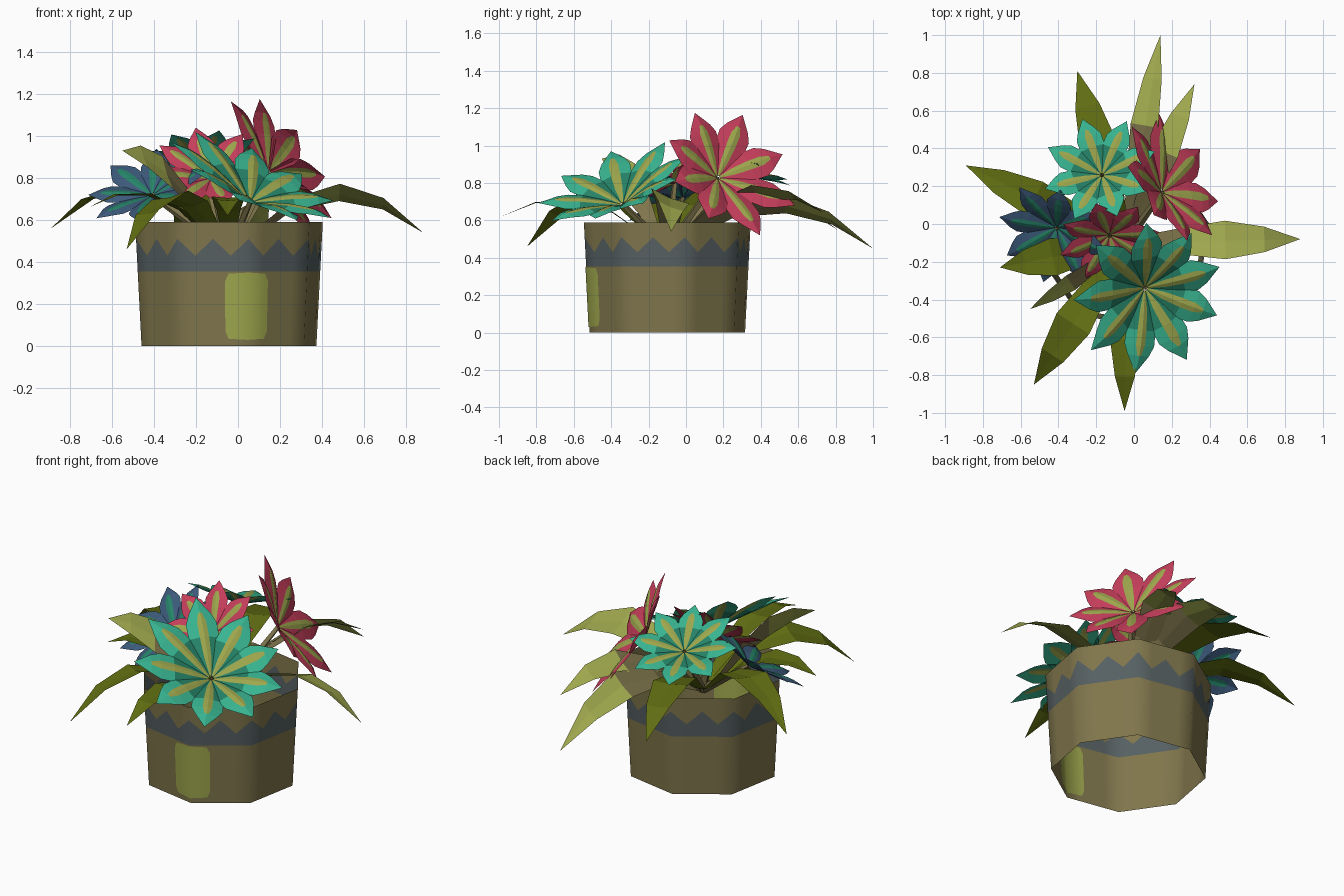
import bpy, math, random
from mathutils import Vector

if "Cube" in bpy.data.objects:
    bpy.data.objects.remove(bpy.data.objects["Cube"])

random.seed(4)
CENTRE = Vector((-0.043, -0.10, 0))


def colour(name, hexcode):
    rgb = [int(hexcode[i:i + 2], 16) / 255 for i in (0, 2, 4)]
    lin = [c / 12.92 if c <= 0.04045 else ((c + 0.055) / 1.055) ** 2.4 for c in rgb]
    m = bpy.data.materials.new(name)
    m.diffuse_color = (*lin, 1)
    m.use_nodes = True
    m.node_tree.nodes["Principled BSDF"].inputs["Base Color"].default_value = m.diffuse_color
    return m


TAN = colour("tan_clay", "80764c")
SLATE = colour("slate", "566062")
LIME = colour("lime", "9ea74d")
OLIVE = colour("olive", "606d12")
TEAL = colour("teal", "38b490")
DARK = colour("dark_teal", "268468")
RED = colour("crimson", "c63e5b")
BLUE = colour("blue", "3c5a7b")


def make(name, verts, faces, mats, idx, smooth=False):
    me = bpy.data.meshes.new(name)
    me.from_pydata([tuple(v) for v in verts], [], faces)
    for m in mats:
        me.materials.append(m)
    for p, i in zip(me.polygons, idx):
        p.material_index = i
        p.use_smooth = smooth
    ob = bpy.data.objects.new(name, me)
    bpy.context.collection.objects.link(ob)
    return ob


# Octagonal pot wall: t counts faces around, corners sit at 12 + 45k degrees
def wall(t, z, off=0.0):
    r = 0.425 + 0.031 * z / 0.59 + off
    k = math.floor(t)
    c = [Vector((r * math.cos(math.radians(12 + 45 * j)),
                 r * math.sin(math.radians(12 + 45 * j)), z)) for j in (k, k + 1)]
    return CENTRE + c[0].lerp(c[1], t - k)


# Pot: open tube with a zigzag-topped band
cols = 32
verts, faces, idx = [], [], []
for i in range(cols):
    for z in (0, 0.355, 0.51 if i % 2 == 0 else 0.43, 0.59):
        verts.append(wall(i / 4, z))
for i in range(cols):
    j = (i + 1) % cols
    for r in range(3):
        faces.append((i * 4 + r, j * 4 + r, j * 4 + r + 1, i * 4 + r + 1))
        idx.append(1 if r == 1 else 0)
make("pot", verts, faces, [TAN, SLATE], idx, True)

# Painted panel, thin plates on the outside and inside of the wall
for name, off in (("panel_outside", 0.004), ("panel_inside", -0.004)):
    verts, faces = [], []
    for t, cut in ((-2.33, 0.04), (-2.28, 0.005), (-2.0, 0), (-1.72, 0.005), (-1.67, 0.04)):
        verts += [wall(t, 0.03 + cut, off), wall(t, 0.35 - cut, off)]
    for i in range(4):
        faces.append((2 * i, 2 * i + 2, 2 * i + 3, 2 * i + 1))
    make(name, verts, faces, [LIME], [0] * 4, True)


# Arching leaf: shallow V-folded strip from the pot centre to the tip, rolled about its length
def leaf(name, tip, arch, mats, base_segments, width=0.1, roll=0):
    tip = Vector(tip)
    flat = Vector((tip.x - CENTRE.x, tip.y - CENTRE.y, 0)).normalized()
    base = CENTRE + flat * 0.06 + Vector((0, 0, 0.48))
    a = math.radians(roll)
    level = Vector((-flat.y, flat.x, 0))
    side = level * math.cos(a) + Vector((0, 0, math.sin(a)))
    normal = Vector((0, 0, math.cos(a))) - level * math.sin(a)
    verts, faces, idx = [], [], []
    for f, w in ((0, 0.3), (0.28, 0.7), (0.54, 1), (0.78, 0.66), (1, 0.0)):
        p = base.lerp(tip, f) + Vector((0, 0, 4 * f * (1 - f) * arch))
        w *= width
        up = normal * 0.1 * w
        verts += [p - side * w + up, p, p + side * w + up]
    for s in range(4):
        for c in range(2):
            v = s * 3 + c
            faces.append((v, v + 1, v + 4, v + 3))
            idx.append(1 if s < base_segments else 0)
    make(name, verts, faces, mats, idx)


leaf("leaf_left", (-0.89, 0.31, 0.56), 0.22, [OLIVE], 0)
leaf("leaf_front_left", (-0.53, -0.85, 0.46), 0.24, [OLIVE], 0, 0.105, 12)
leaf("leaf_front", (-0.05, -0.99, 0.62), 0.15, [OLIVE], 0, 0.08)
leaf("leaf_left_low", (-0.71, -0.23, 0.66), 0.14, [OLIVE], 0)
leaf("leaf_upright", (-0.55, -0.45, 0.93), 0.10, [LIME, TAN], 2, 0.09, -60)
leaf("leaf_right", (0.88, -0.08, 0.54), 0.21, [LIME, TAN], 1, 0.11, -22)
leaf("leaf_back", (0.14, 1.0, 0.45), 0.22, [LIME, TAN], 2, 0.09, -35)
leaf("leaf_back_right", (0.32, 0.74, 0.64), 0.18, [LIME, TAN], 2, 0.085, -25)
leaf("leaf_back_left", (-0.30, 0.81, 0.55), 0.20, [OLIVE], 0)


# Cupped flower with folded pointed petals, each with a painted mid stripe
# Stations: radius, cup height, petal half width, stripe half width
STATIONS = ((0.03, 0.0, 0.03, 0.012), (0.25, 0.09, 0.13, 0.055), (0.48, 0.17, 0.23, 0.07),
            (0.66, 0.215, 0.235, 0.07), (0.78, 0.235, 0.17, 0.03), (1.0, 0.235, 0.0, 0.0))


def flower(name, centre, normal, radius, petals, main, inner, stripe, spin=0.0, cup=1.0,
           stretch=(0, 0, 0)):
    centre = Vector(centre)
    rot = Vector(normal).to_track_quat('Z', 'Y')
    verts, faces, idx = [], [], []
    for k in range(petals):
        a = 2 * math.pi * (k + spin) / petals
        d = Vector((math.cos(a), math.sin(a), 0))
        s = Vector((-d.y, d.x, 0))
        length = radius * random.uniform(0.95, 1.1) * (1 + (rot @ d).dot(Vector(stretch)))
        start = len(verts)
        for r, h, w, sw in STATIONS:
            for u in (-w, -sw, 0, sw, w):
                p = d * r * length + s * u * radius * 8 / petals
                p.z = (h * cup - 0.22 * abs(u)) * radius
                verts.append(centre + rot @ p)
        for row in range(len(STATIONS) - 1):
            for c in range(4):
                v = start + row * 5 + c
                faces.append((v, v + 5, v + 6, v + 1))
                if c in (1, 2) and row < 4:
                    idx.append(2)
                else:
                    idx.append(1 if row < 2 else 0)
    make(name, verts, faces, [main, inner, stripe], idx)

    # Tapered square stem down into the pot
    foot = CENTRE + Vector((0, 0, 0.45))
    q = (centre - foot).normalized().to_track_quat('Z', 'Y')
    sv, sf = [], []
    for p, r in ((foot, 0.025), (centre, 0.014)):
        for k in range(4):
            sv.append(p + q @ Vector((r * math.cos(k * math.pi / 2), r * math.sin(k * math.pi / 2), 0)))
    for k in range(4):
        j = (k + 1) % 4
        sf.append((k, j, 4 + j, 4 + k))
    make(name + "_stem", sv, sf, [TAN], [0] * 4)


flower("teal_flower_front", (0.06, -0.34, 0.69), (0.38, -0.30, 0.87), 0.42, 9, TEAL, DARK, LIME, 0.2, 1.2,
       (-0.14, 0, 0))
flower("red_flower_right", (0.15, 0.17, 0.83), (0.74, 0.42, 0.50), 0.375, 8, RED, RED, LIME, 0.3, 1.0,
       (0, 0.08, 0))
flower("teal_flower_back", (-0.17, 0.26, 0.85), (-0.10, 0.38, 0.90), 0.29, 8, TEAL, DARK, LIME, 0.1)
flower("red_flower_front", (-0.13, -0.06, 0.80), (0.05, -0.65, 0.75), 0.28, 8, RED, RED, LIME, 0.25)
flower("blue_flower_left", (-0.41, -0.02, 0.72), (-0.32, -0.50, 0.80), 0.29, 8, BLUE, BLUE, DARK, 0.4)
